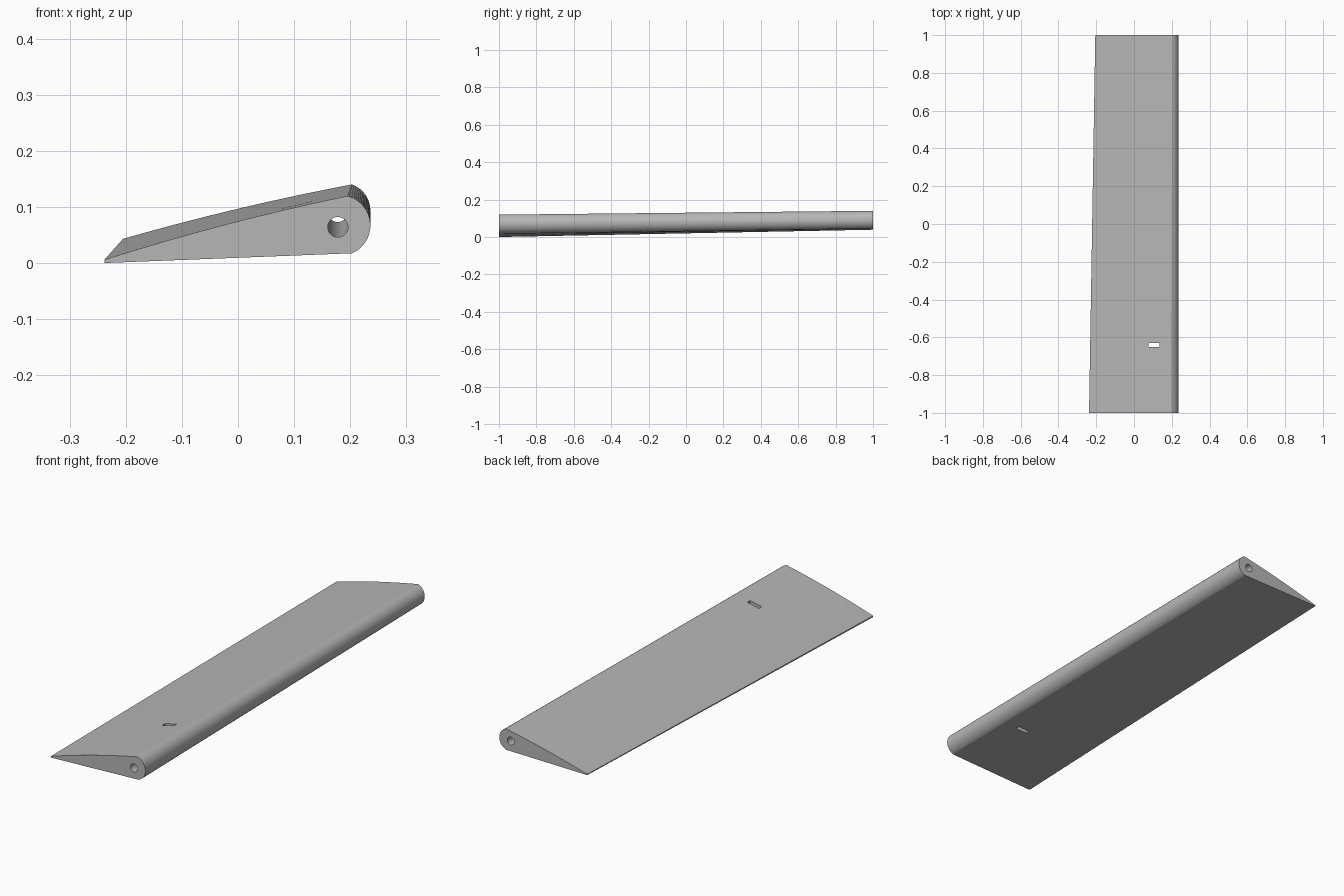
import bpy, bmesh, math
from mathutils import Vector

cube = bpy.data.objects.get("Cube")
if cube:
    bpy.data.objects.remove(cube)

grey = bpy.data.materials.new("plain grey")
grey.use_nodes = True
colour = (0.47, 0.47, 0.47, 1)
grey.diffuse_color = colour
grey.node_tree.nodes["Principled BSDF"].inputs["Base Color"].default_value = colour


def section(y, tail_x, tail_low, tail_top, nose_x, nose_z, radius, top_deg, low_deg, bulge):
    """Wedge profile: blunt tail, flat underside, round nose, gently bowed top."""
    pts = [Vector((tail_x, y, tail_low))]
    arc_steps, top_steps = 32, 14
    for i in range(arc_steps + 1):
        a = math.radians(low_deg + (top_deg - low_deg) * i / arc_steps)
        pts.append(Vector((nose_x + radius * math.cos(a), y, nose_z + radius * math.sin(a))))
    crest, tail = pts[-1].copy(), Vector((tail_x, y, tail_top))
    for i in range(1, top_steps + 1):
        t = i / top_steps
        p = crest.lerp(tail, t)
        p.z += 4 * bulge * t * (1 - t)
        pts.append(p)
    return pts


def make_object(name, bm):
    bmesh.ops.recalc_face_normals(bm, faces=bm.faces)
    mesh = bpy.data.meshes.new(name)
    bm.to_mesh(mesh)
    bm.free()
    mesh.materials.append(grey)
    obj = bpy.data.objects.new(name, mesh)
    bpy.context.collection.objects.link(obj)
    return obj


def cut(target, cutter):
    mod = target.modifiers.new("cut", "BOOLEAN")
    mod.operation, mod.solver, mod.object = "DIFFERENCE", "EXACT", cutter
    bpy.context.view_layer.objects.active = target
    bpy.ops.object.modifier_apply(modifier=mod.name)
    bpy.data.objects.remove(cutter)


# Tapered, slightly rising panel lofted between its two end profiles
bm = bmesh.new()
front = [bm.verts.new(p) for p in
         section(-1, -0.238, 0.0, 0.006, 0.182, 0.067, 0.054, 76, -67, 0.006)]
back = [bm.verts.new(p) for p in
        section(1, -0.205, 0.039, 0.043, 0.186, 0.093, 0.050, 70, -73, 0.005)]
n = len(front)
for i in range(n):
    j = (i + 1) % n
    bm.faces.new((front[i], front[j], back[j], back[i]))
bm.faces.new(front)
bm.faces.new(back)
panel = make_object("tapered_panel", bm)

# Hinge bore running the whole length inside the nose
start, end = Vector((0.178, -1, 0.064)), Vector((0.178, 1, 0.091))
axis = end - start
bm = bmesh.new()
bmesh.ops.create_cone(bm, cap_ends=True, segments=32, radius1=0.018, radius2=0.018,
                      depth=axis.length + 0.1)
bore = make_object("bore_cutter", bm)
bore.rotation_euler = axis.to_track_quat("Z", "Y").to_euler()
bore.location = (start + end) / 2
bore.hide_render = True
cut(panel, bore)

# Small slot passing through from top to underside
bm = bmesh.new()
bmesh.ops.create_cube(bm, size=1)
bmesh.ops.scale(bm, vec=(0.058, 0.02, 0.4), verts=bm.verts)
slot = make_object("slot_cutter", bm)
slot.location = (0.105, -0.64, 0.06)
slot.hide_render = True
cut(panel, slot)

# Smooth nose and top, crisp edges elsewhere
bpy.ops.object.select_all(action="DESELECT")
panel.select_set(True)
bpy.context.view_layer.objects.active = panel
bpy.ops.object.shade_smooth_by_angle(angle=math.radians(20))
